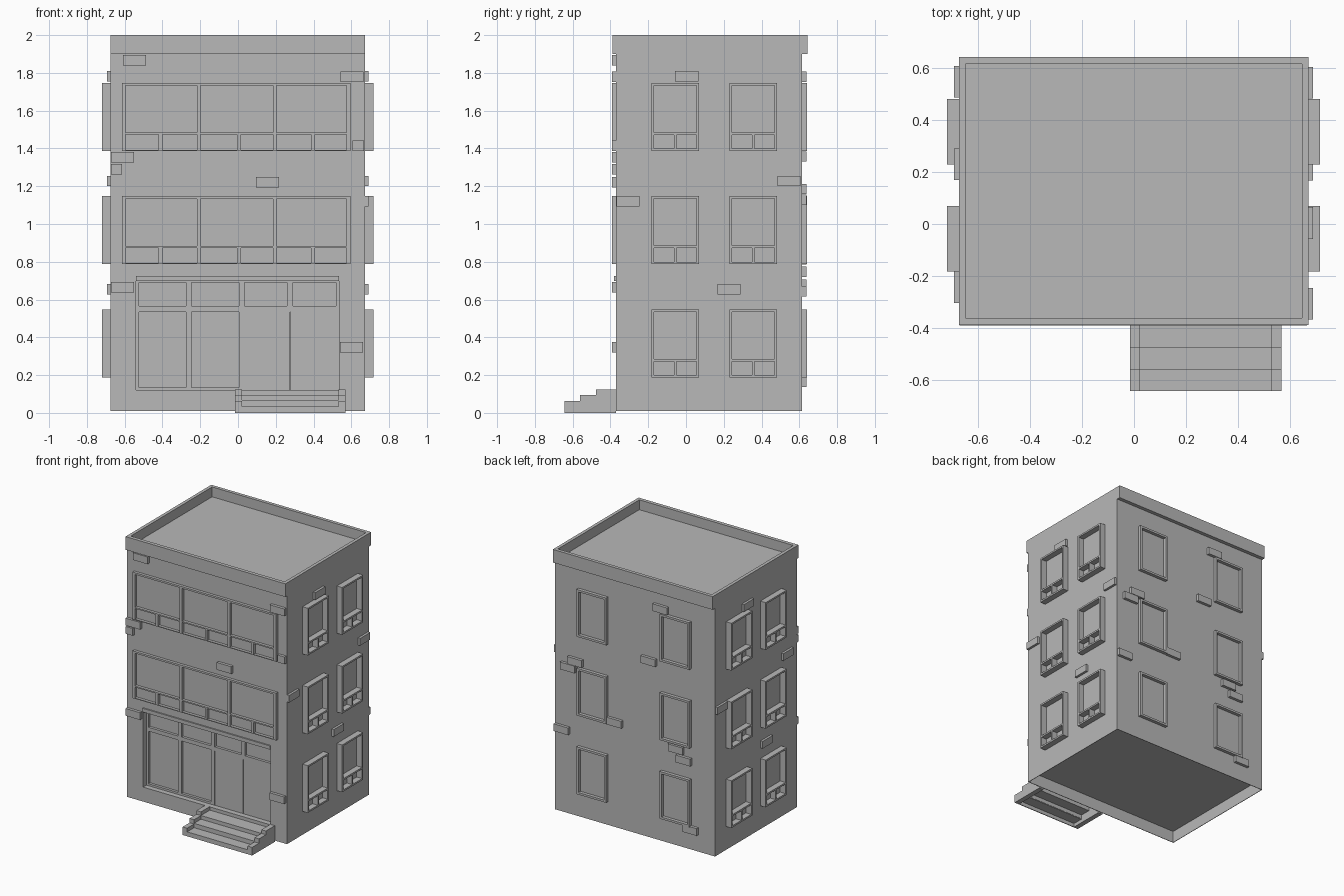
import bpy, bmesh
from mathutils import Vector

cube = bpy.data.objects.get("Cube")
if cube:
    bpy.data.objects.remove(cube, do_unlink=True)

grey = bpy.data.materials.new("plain_grey")
grey.use_nodes = True
COLOUR = (0.48, 0.48, 0.48, 1)
grey.diffuse_color = COLOUR
grey.node_tree.nodes["Principled BSDF"].inputs["Base Color"].default_value = COLOUR

# Wall planes
LEFT, RIGHT, FRONT, BACK = -0.675, 0.672, -0.37, 0.615


def build(name, boxes):
    """One object made of axis-aligned boxes given as (low corner, high corner)."""
    bm = bmesh.new()
    for lo, hi in boxes:
        lo, hi = Vector(lo), Vector(hi)
        made = bmesh.ops.create_cube(bm, size=1)
        for v in made["verts"]:
            v.co = (lo + hi) / 2 + v.co * (hi - lo)
    mesh = bpy.data.meshes.new(name)
    bm.to_mesh(mesh)
    bm.free()
    mesh.materials.append(grey)
    obj = bpy.data.objects.new(name, mesh)
    bpy.context.collection.objects.link(obj)
    return obj


def on_wall(side, u0, u1, z0, z1, out, back=-0.003):
    """Box on a wall: u runs along the wall, out is how far it stands proud."""
    if side in ("front", "back"):
        plane, sign = (FRONT, -1) if side == "front" else (BACK, 1)
        a, b = sorted((plane + sign * back, plane + sign * out))
        return (u0, a, z0), (u1, b, z1)
    plane, sign = (LEFT, -1) if side == "west" else (RIGHT, 1)
    a, b = sorted((plane + sign * back, plane + sign * out))
    return (a, u0, z0), (b, u1, z1)


def carve(obj, name, lo, hi):
    cutter = build(name, [(lo, hi)])
    cutter.hide_render = True
    cutter.hide_viewport = True
    cutter.display_type = "WIRE"
    mod = obj.modifiers.new(name, "BOOLEAN")
    mod.operation = "DIFFERENCE"
    mod.solver = "EXACT"
    mod.object = cutter
    bpy.context.view_layer.update()
    graph = bpy.context.evaluated_depsgraph_get()
    mesh = bpy.data.meshes.new_from_object(obj.evaluated_get(graph))
    obj.modifiers.clear()
    obj.data = mesh
    bpy.data.objects.remove(cutter, do_unlink=True)


# Walls, hollow underneath, with a recess for the shop front
walls = build("walls", [((LEFT, FRONT, 0.01), (RIGHT, BACK, 1.91))])
carve(walls, "underside_cutter", (LEFT + 0.004, FRONT + 0.004, -0.1),
      (RIGHT - 0.004, BACK - 0.004, 0.1))
carve(walls, "shop_cutter", (-0.54, FRONT - 0.1, 0.12), (0.535, FRONT + 0.06, 0.70))

# Roof parapet with sunken roof
parapet = build("roof_parapet", [((LEFT, -0.39, 1.9), (RIGHT, 0.643, 2.0))])
carve(parapet, "roof_cutter", (LEFT + 0.025, -0.362, 1.925), (RIGHT - 0.025, 0.617, 2.2))

FLOORS = (0.188, 0.787, 1.387)
HIGH = 0.36

# Side windows: deep frames with a transom and a short mullion
for side in ("west", "east"):
    for floor, z in enumerate(FLOORS):
        for column, u in enumerate((-0.183, 0.23)):
            w, t = 0.252, 0.013
            edges = [(u, u + t, z, z + HIGH), (u + w - t, u + w, z, z + HIGH),
                     (u, u + w, z + HIGH - t, z + HIGH), (u, u + w, z, z + t),
                     (u, u + w, z + 0.085, z + 0.098),
                     (u + w / 2 - 0.006, u + w / 2 + 0.006, z, z + 0.09)]
            build(f"{side}_window_{floor}_{column}",
                  [on_wall(side, *e, 0.045) for e in edges])

# Back windows: shallow plain frames
for floor, z in enumerate(FLOORS):
    for column, u in enumerate((-0.475, 0.225)):
        w, t = 0.25, 0.016
        edges = [(u, u + t, z, z + HIGH), (u + w - t, u + w, z, z + HIGH),
                 (u, u + w, z + HIGH - t, z + HIGH), (u, u + w, z, z + t)]
        build(f"back_window_{floor}_{column}", [on_wall("back", *e, 0.025) for e in edges])

# Wide front windows: three bays, each with two lower panes
for floor, z in enumerate(FLOORS[1:]):
    u0, u1 = -0.615, 0.595
    edges = [(u0, u1, z + HIGH - 0.014, z + HIGH), (u0, u1, z, z + 0.006),
             (u0, u1, z + 0.087, z + 0.097)]
    edges += [(u, u + 0.02, z, z + HIGH) for u in (u0, -0.218, 0.185, u1 - 0.02)]
    edges += [(u, u + 0.02, z, z + 0.09) for u in (-0.42, -0.005, 0.387)]
    build(f"front_window_{floor}", [on_wall("front", *e, 0.022) for e in edges])

# Shop front: frame, glazing bars and double door set into the recess
bars = [(-0.54, 0.535, 0.535, 0.565), (-0.54, 0.535, 0.69, 0.7), (-0.54, 0.02, 0.12, 0.135),
        (-0.54, -0.525, 0.12, 0.7), (-0.275, -0.245, 0.12, 0.7), (0.005, 0.035, 0.12, 0.7),
        (0.26, 0.29, 0.55, 0.7), (0.52, 0.535, 0.12, 0.7)]
build("shop_frame", [on_wall("front", *e, -0.04, -0.063) for e in bars])
build("shop_doors", [on_wall("front", a, b, 0.12, 0.54, -0.041, -0.063)
                     for a, b in ((0.03, 0.274), (0.278, 0.525))])
build("shop_lintel", [on_wall("front", -0.54, 0.535, 0.697, 0.725, 0.01)])

# Loose bricks standing out of the walls: side, start, bottom, length
FULL, HALF = 0.122, 0.06
BRICKS = {
    "front": [(-0.61, 1.84, FULL), (0.543, 1.752, FULL), (0.607, 1.387, HALF),
              (-0.673, 1.325, FULL), (-0.673, 1.262, HALF), (0.095, 1.193, FULL),
              (-0.673, 0.637, FULL), (0.54, 0.32, FULL)],
    "back": [(-0.285, 1.752, FULL), (-0.185, 1.33, FULL), (0.435, 1.158, FULL),
             (0.495, 1.1, FULL), (0.1, 0.785, FULL), (-0.415, 0.72, FULL),
             (-0.48, 0.652, FULL), (0.548, 0.615, FULL), (-0.535, 0.138, FULL)],
    "east": [(-0.057, 1.755, FULL), (0.484, 1.2, FULL), (-0.369, 1.092, FULL),
             (0.167, 0.627, FULL)],
    "west": [(0.17, 1.755, FULL), (-0.305, 1.2, FULL), (0.488, 1.092, FULL),
             (-0.055, 0.627, FULL)],
}
for side, bricks in BRICKS.items():
    proud = 0.018 if side in ("east", "west") else 0.022
    build(f"{side}_bricks", [on_wall(side, u, u + length, z, z + 0.055, proud)
                             for u, z, length in bricks])

# Entrance steps: stepped side curbs with thin treads and risers between
X0, X1, CURB = -0.016, 0.569, 0.038
DEPTHS = (-0.643, -0.56, -0.477, FRONT)
TOPS = (0.062, 0.095, 0.123)
curbs, treads = [], []
for i, top in enumerate(TOPS):
    y0, y1 = DEPTHS[i], DEPTHS[i + 1]
    curbs += [((a, y0, 0), (a + CURB, y1, top)) for a in (X0, X1 - CURB)]
    level = top - 0.028
    treads.append(((X0 + CURB, y0, level - 0.006), (X1 - CURB, y1 + 0.004, level)))
    treads.append(((X0 + CURB, y0, 0 if i == 0 else level - 0.035),
                   (X1 - CURB, y0 + 0.006, level)))
build("step_curbs", curbs)
build("step_treads", treads)
